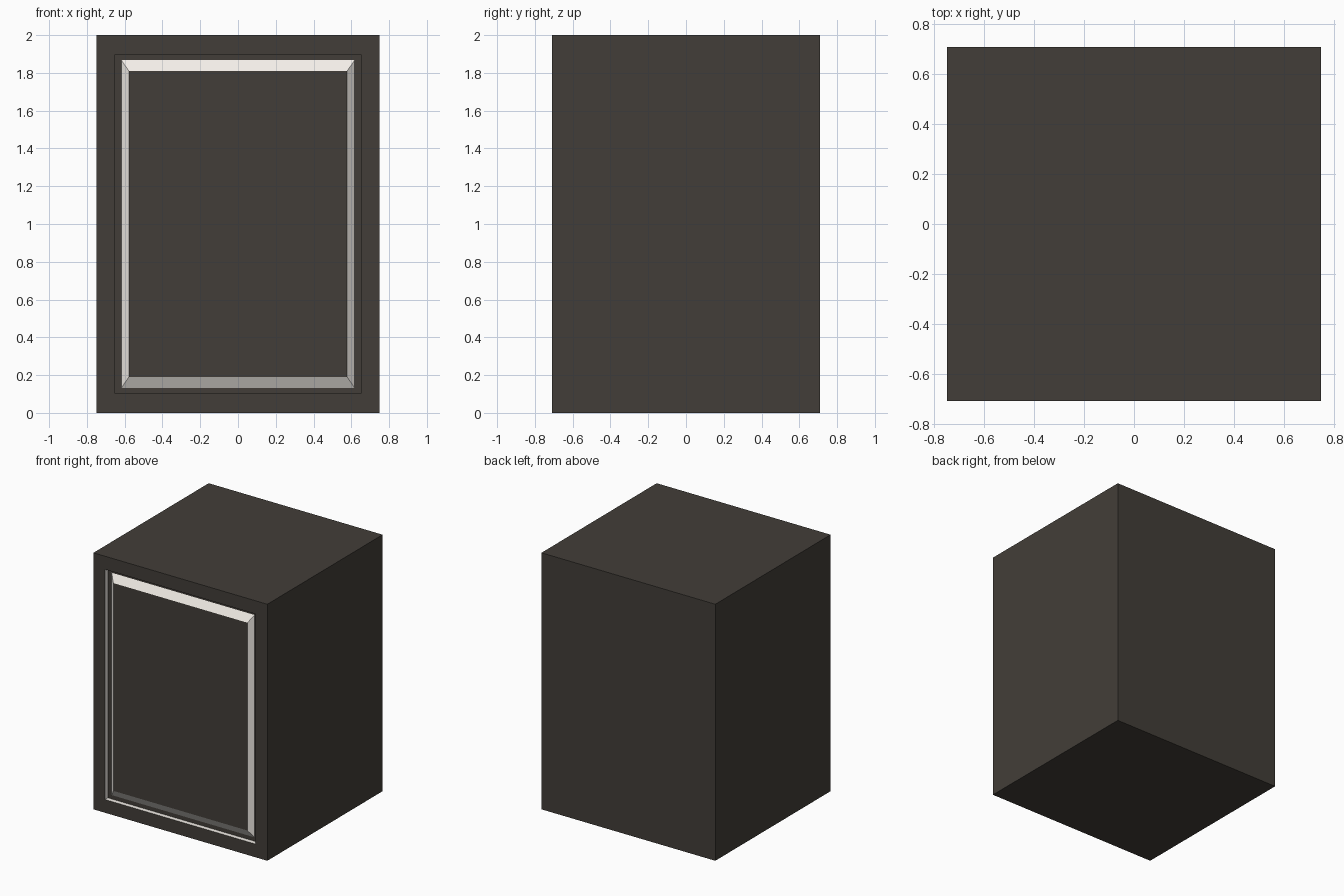
import bpy, bmesh

if "Cube" in bpy.data.objects:
    bpy.data.objects.remove(bpy.data.objects["Cube"])


def material(name, rgb):
    m = bpy.data.materials.new(name)
    m.diffuse_color = (*rgb, 1)
    m.use_nodes = True
    m.node_tree.nodes["Principled BSDF"].inputs["Base Color"].default_value = m.diffuse_color
    return m


dark = material("dark_finish", (0.055, 0.048, 0.040))
pale = material("pale_trim", (0.90, 0.86, 0.81))

# Rectangular rings from the back, over the frame, into the groove, up onto the raised panel:
# half width, half height, y
rings = [
    (0.75, 1.0, 0.71),
    (0.75, 1.0, -0.71),     # outer front edge
    (0.65, 0.897, -0.71),   # inner edge of frame
    (0.65, 0.897, -0.675),  # groove floor, outer
    (0.617, 0.867, -0.675), # groove floor, inner
    (0.578, 0.81, -0.71),   # raised panel face
]
band_slots = [0, 0, 1, 0, 1]

bm = bmesh.new()
loops = [[bm.verts.new((sx * w, y, 1 + sz * h))
          for sx, sz in ((-1, -1), (1, -1), (1, 1), (-1, 1))]
         for w, h, y in rings]

# Bands between consecutive rings
for a, b, slot in zip(loops, loops[1:], band_slots):
    for i in range(4):
        j = (i + 1) % 4
        bm.faces.new((a[i], a[j], b[j], b[i])).material_index = slot

# Back and panel face
bm.faces.new(loops[0])
bm.faces.new(loops[-1])
bmesh.ops.recalc_face_normals(bm, faces=bm.faces)

mesh = bpy.data.meshes.new("cabinet_with_raised_panel")
bm.to_mesh(mesh)
bm.free()
mesh.materials.append(dark)
mesh.materials.append(pale)
cabinet = bpy.data.objects.new("cabinet_with_raised_panel", mesh)
bpy.context.collection.objects.link(cabinet)
